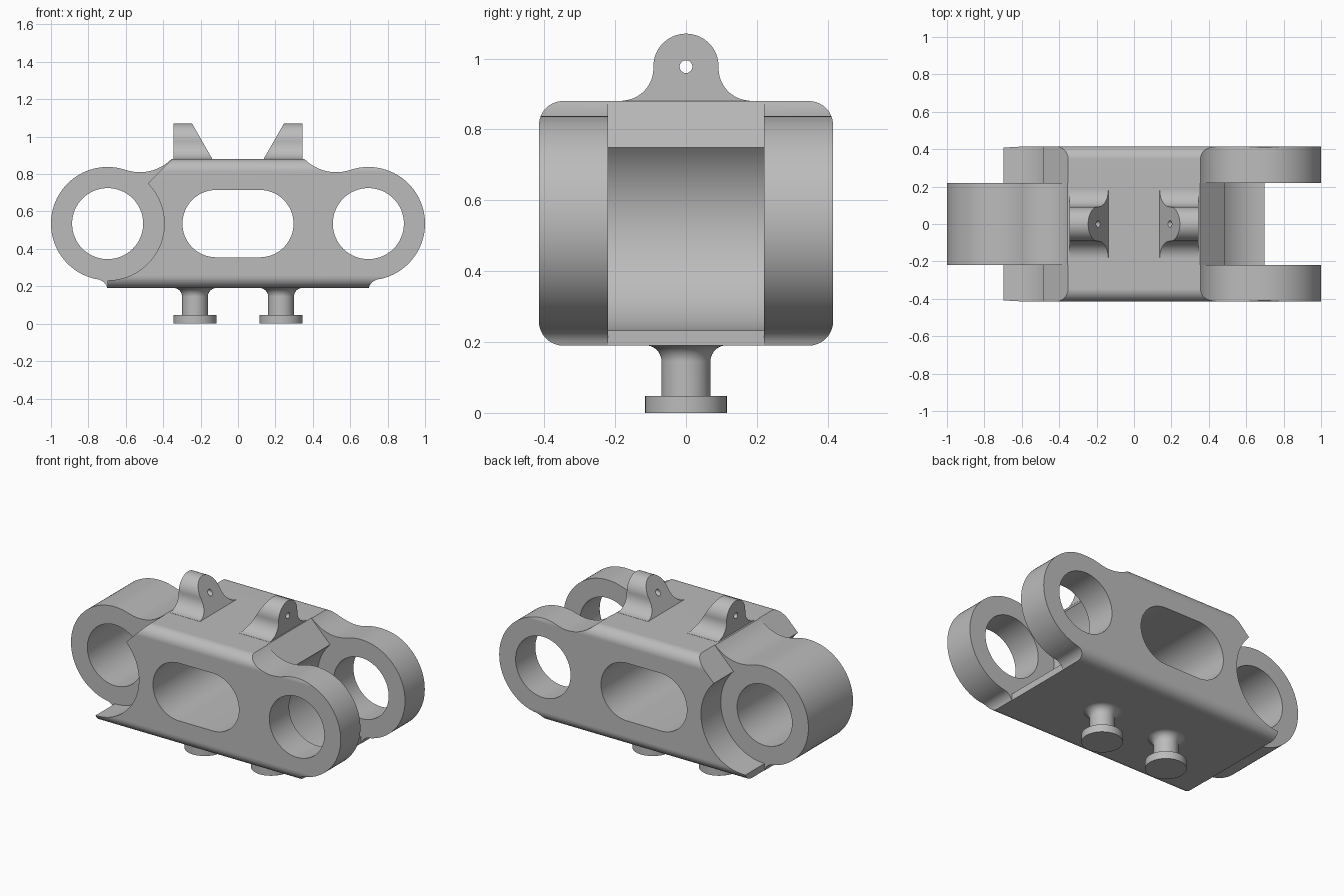
import bpy, bmesh
from math import cos, sin, radians, pi

if "Cube" in bpy.data.objects:
    bpy.data.objects.remove(bpy.data.objects["Cube"])

RING_X, RING_Z, RING_R, HOLE_R = 0.697, 0.535, 0.303, 0.19
HALF_Y, BOTTOM, TOP, PRONG_Y = 0.415, 0.19, 0.88, 0.22

steel = bpy.data.materials.new("plain grey")
steel.use_nodes = True
GREY = (0.5, 0.5, 0.5, 1)
steel.diffuse_color = GREY
steel.node_tree.nodes["Principled BSDF"].inputs["Base Color"].default_value = GREY


def arc(cx, cz, r, start, end, steps):
    angles = [radians(start + (end - start) * i / steps) for i in range(steps + 1)]
    return [(cx + r * cos(a), cz + r * sin(a)) for a in angles]


def mirrored(half):
    return half + [(-u, v) for u, v in reversed(half)]


def finish(bm, name):
    bmesh.ops.recalc_face_normals(bm, faces=bm.faces)
    mesh = bpy.data.meshes.new(name)
    bm.to_mesh(mesh)
    bm.free()
    obj = bpy.data.objects.new(name, mesh)
    bpy.context.collection.objects.link(obj)
    mesh.materials.append(steel)
    return obj


def prism(name, points, axis, start, end):
    """Extrude an outline along x (points are y, z) or y (points are x, z)."""
    place = (lambda u, v, d: (d, u, v)) if axis == "x" else (lambda u, v, d: (u, d, v))
    bm = bmesh.new()
    face = bm.faces.new([bm.verts.new(place(u, v, start)) for u, v in points])
    new = bmesh.ops.extrude_face_region(bm, geom=[face])["geom"]
    bmesh.ops.translate(bm, vec=place(0, 0, end - start),
                        verts=[g for g in new if isinstance(g, bmesh.types.BMVert)])
    return finish(bm, name)


def activate(obj):
    bpy.ops.object.select_all(action="DESELECT")
    obj.select_set(True)
    bpy.context.view_layer.objects.active = obj


def carve(obj, cutter, operation="DIFFERENCE"):
    activate(obj)
    mod = obj.modifiers.new("carve", "BOOLEAN")
    mod.operation, mod.solver, mod.object = operation, "EXACT", cutter
    bpy.ops.object.modifier_apply(modifier=mod.name)
    bpy.data.objects.remove(cutter)


def smooth(obj):
    activate(obj)
    bpy.ops.object.shade_smooth_by_angle(angle=radians(30))
    mod = obj.modifiers.new("even shading", "WEIGHTED_NORMAL")
    mod.keep_sharp = True


# Link body: a ring at each end, blended into the middle block
half = (arc(0.76, 0.175, 0.063, 180, 100, 10)
        + arc(RING_X, RING_Z, RING_R, -77, 106, 48)
        + arc(0.525, 1.05, 0.24, 288.5, 215, 18))
body = prism("link_body", mirrored(half), "y", -0.5, 0.5)

# Rounded long edges
r = 0.068
corner = (arc(HALF_Y - r, BOTTOM + r, r, -90, 0, 10)
          + arc(HALF_Y - r, TOP - r, r, 0, 90, 10))
carve(body, prism("envelope", mirrored(corner), "x", -1.2, 1.2), "INTERSECT")

# Clearance around the rings: a fork at one end, a single tongue at the other
clearance = ([(RING_X - 0.6, RING_Z + 0.6)]
             + arc(RING_X, RING_Z, RING_R, 135, 270, 36)
             + [(RING_X, 0.1), (1.3, 0.1), (1.3, RING_Z + 0.6)])
flipped = [(-x, z) for x, z in clearance]
carve(body, prism("fork_gap", clearance, "y", -PRONG_Y, PRONG_Y))
for side in (-1, 1):
    carve(body, prism("tongue_gap", flipped, "y", side * PRONG_Y, side * 0.6))

# Pin holes and the long window
for side in (-1, 1):
    circle = arc(side * RING_X, RING_Z, HOLE_R, 0, 360, 64)[:-1]
    carve(body, prism("pin_hole", circle, "y", -0.6, 0.6))
window = mirrored(arc(0.117, RING_Z, 0.18, -90, 90, 32))
carve(body, prism("window", window, "y", -0.6, 0.6))
smooth(body)

# Top lugs: flared tabs with a sloping inner face and a small hole
tab = ([(0.181, 0.86)] + arc(0.183, 0.972, 0.091, 268, 180, 14)
       + arc(0, 0.978, 0.092, 0, 87, 16))
for side, label in ((1, "left"), (-1, "right")):
    lug = prism(label + "_lug", mirrored(tab), "x", side * 0.14, side * 0.345)
    for v in lug.data.vertices:
        if abs(v.co.x) < 0.2:
            v.co.x = side * (0.137 + (v.co.z - TOP) * 0.57)
    eye = arc(0, 0.977, 0.018, 0, 360, 24)[:-1]
    carve(lug, prism("eye", eye, "x", side * 0.05, side * 0.5))
    smooth(lug)

# Bottom studs: lathed button head, shank and flared root
outline = ([(0, 0), (0.115, 0), (0.115, 0.047), (0.069, 0.047)]
           + arc(0.115, 0.145, 0.046, 180, 90, 10) + [(0.115, 0.2), (0, 0.2)])
for side, label in ((1, "left"), (-1, "right")):
    bm = bmesh.new()
    verts = [bm.verts.new((u, 0, v)) for u, v in outline]
    edges = [bm.edges.new(pair) for pair in zip(verts, verts[1:])]
    bmesh.ops.spin(bm, geom=verts + edges, cent=(0, 0, 0), axis=(0, 0, 1),
                   angle=2 * pi, steps=48)
    bmesh.ops.remove_doubles(bm, verts=bm.verts, dist=0.0001)
    stud = finish(bm, label + "_stud")
    stud.location.x = side * 0.23
    smooth(stud)
